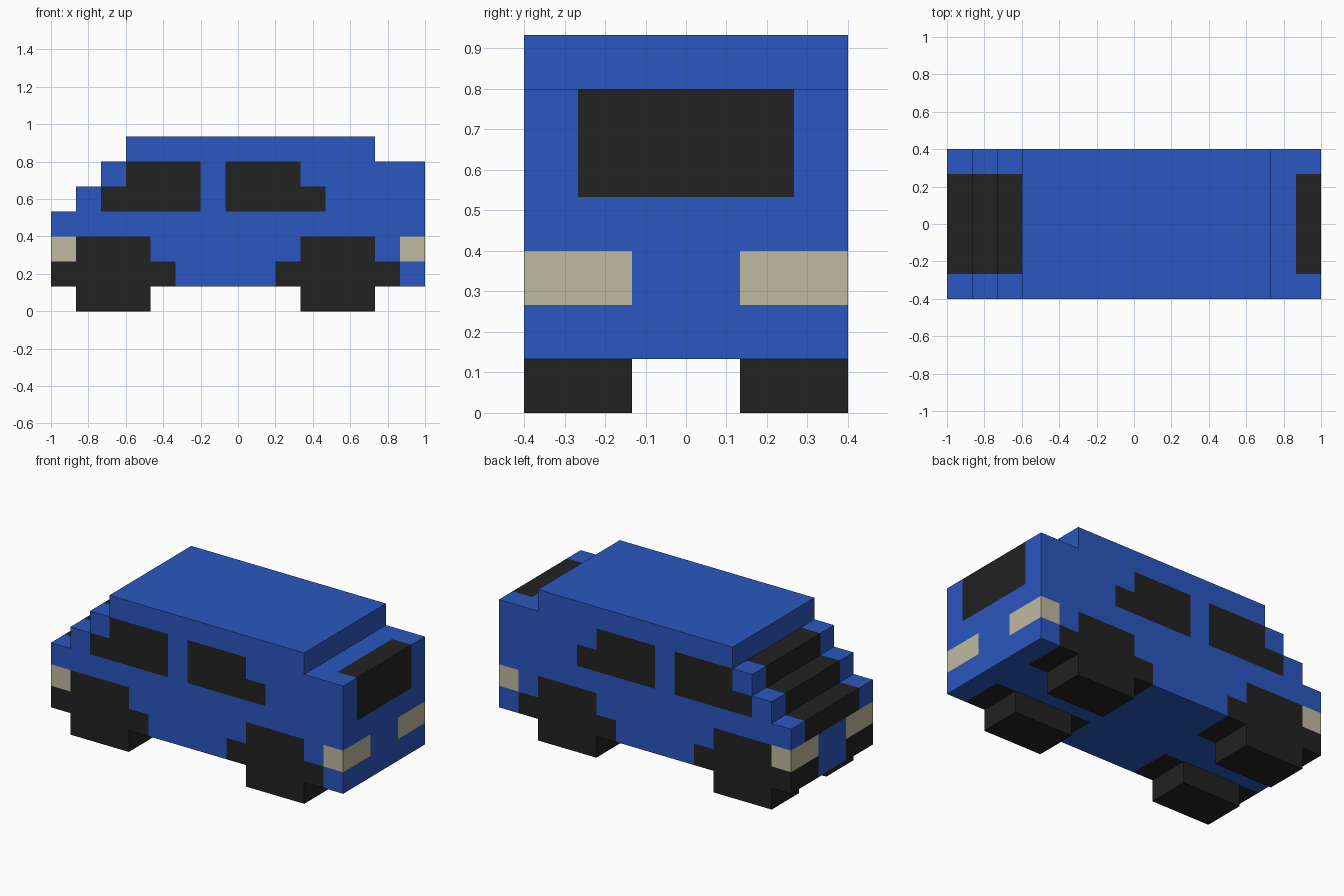
import bpy, bmesh
from math import floor
from mathutils import Vector

cube = bpy.data.objects.get("Cube")
if cube:
    bpy.data.objects.remove(cube, do_unlink=True)

U = 2 / 15                 # one block; the car is 15 x 6 x 7 blocks
ORIGIN = Vector((-1, -3 * U, 0))


def at(i, j, k):
    return ORIGIN + Vector((i, j, k)) * U


def material(name, rgb):
    m = bpy.data.materials.new(name)
    m.use_nodes = True
    m.diffuse_color = (*rgb, 1)
    m.node_tree.nodes["Principled BSDF"].inputs["Base Color"].default_value = (*rgb, 1)
    return m


BLUE, BLACK, CREAM = range(3)
materials = [material("blue paint", (0.024, 0.095, 0.53)),
             material("black glass and rubber", (0.016, 0.016, 0.016)),
             material("cream lamp", (0.53, 0.49, 0.35))]


def add_object(name, bm, mats):
    mesh = bpy.data.meshes.new(name)
    bm.to_mesh(mesh)
    bm.free()
    for m in mats:
        mesh.materials.append(m)
    obj = bpy.data.objects.new(name, mesh)
    bpy.context.collection.objects.link(obj)
    return obj


def block_colour(i, j, k):
    """Colour of one body block, mirrored across the car's width."""
    side = min(j, 5 - j)   # 0 is the outermost row
    if side == 0:          # side windows
        if k == 4 and (2 <= i <= 5 or 7 <= i <= 10):
            return BLACK
        if k == 5 and (3 <= i <= 5 or 7 <= i <= 9):
            return BLACK
    else:                  # stepped windscreen and rear window
        if i <= 2 and k == i + 3 or i == 14 and k in (4, 5):
            return BLACK
    if side < 2:           # lamps and wheel arches
        if k == 2 and i in (0, 14):
            return CREAM
        if k == 1 and (i <= 4 or 9 <= i <= 13):
            return BLACK
        if k == 2 and (1 <= i <= 3 or 10 <= i <= 12):
            return BLACK
    return BLUE


# Body: stepped side profile extruded across the width
profile = [(0, 1), (15, 1), (15, 6), (13, 6), (13, 7), (3, 7),
           (3, 6), (2, 6), (2, 5), (1, 5), (1, 4), (0, 4)]
bm = bmesh.new()
cap = bm.faces.new([bm.verts.new(at(i, 0, k)) for i, k in profile])
ext = bmesh.ops.extrude_face_region(bm, geom=[cap], use_keep_orig=True)
moved = [v for v in ext["geom"] if isinstance(v, bmesh.types.BMVert)]
bmesh.ops.translate(bm, verts=moved, vec=(0, 6 * U, 0))
bmesh.ops.recalc_face_normals(bm, faces=bm.faces)

# Cut the panels along block lines
for axis, count in enumerate((15, 6, 7)):
    normal = Vector((0, 0, 0))
    normal[axis] = 1
    for n in range(1, count):
        bmesh.ops.bisect_plane(bm, geom=bm.verts[:] + bm.edges[:] + bm.faces[:],
                               dist=1e-5, plane_co=at(n, n, n), plane_no=normal)

# Paint each panel by the block just behind it
bm.normal_update()
for f in bm.faces:
    p = (f.calc_center_median() - ORIGIN) / U - f.normal * 0.3
    f.material_index = block_colour(*(floor(c) for c in p))
add_object("body", bm, materials)

# Wheels: square blocks under the arches, open where they meet the body
for end, i in (("front", 1), ("rear", 10)):
    for side, j in (("right", 0), ("left", 4)):
        bm = bmesh.new()
        bmesh.ops.create_cube(bm, size=1)
        bmesh.ops.scale(bm, vec=(3 * U, 2 * U, U), verts=bm.verts)
        bmesh.ops.translate(bm, vec=at(i + 1.5, j + 1, 0.5), verts=bm.verts)
        bm.normal_update()
        top = [f for f in bm.faces if f.normal.z > 0.5]
        bmesh.ops.delete(bm, geom=top, context='FACES_ONLY')
        add_object(f"{end}_{side}_wheel", bm, [materials[BLACK]])
